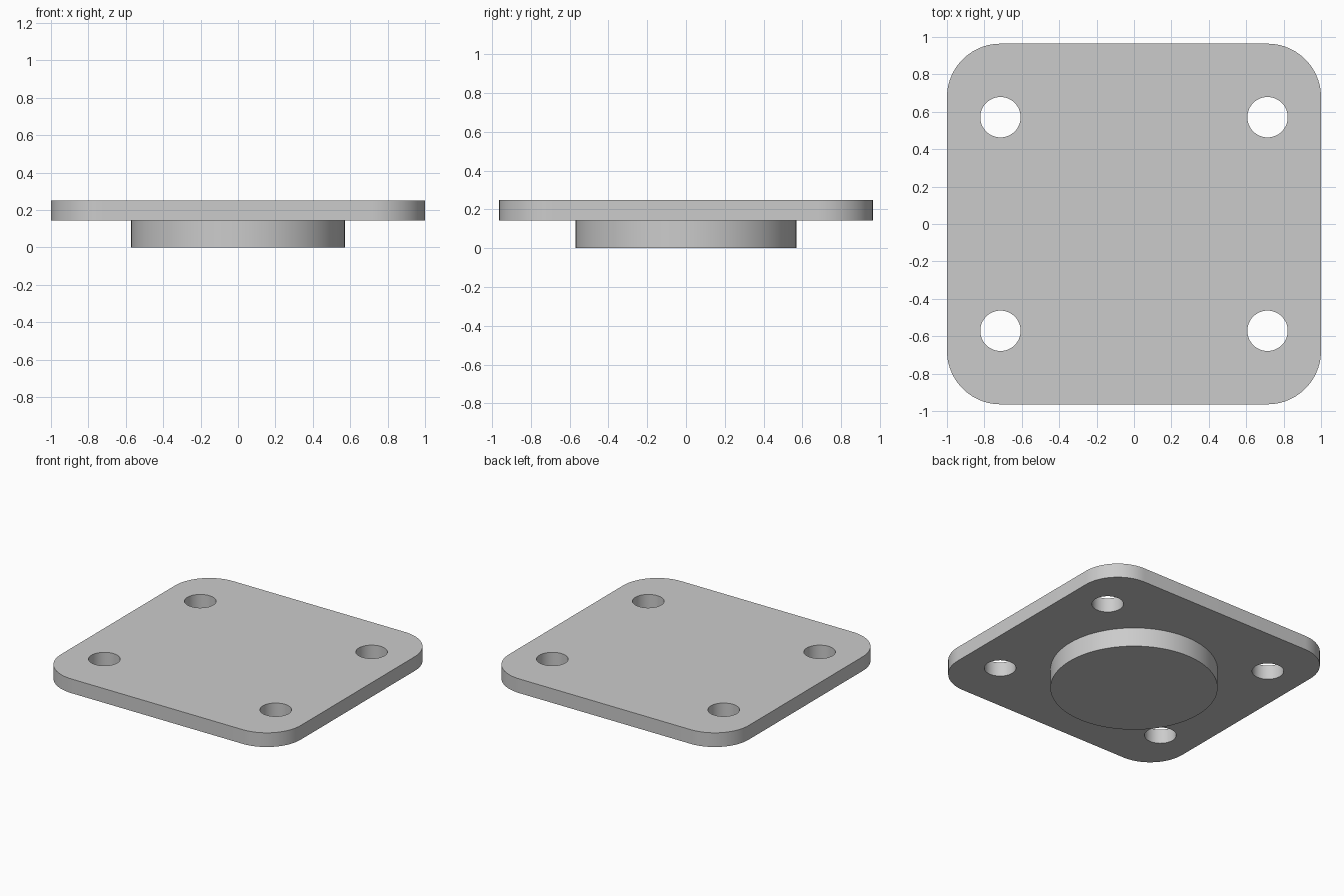
import bpy, bmesh
from math import sin, cos, pi, radians

if "Cube" in bpy.data.objects:
    bpy.data.objects.remove(bpy.data.objects["Cube"])

HALF_X, HALF_Y, CORNER = 1.0, 0.964, 0.286
PLATE_BOTTOM, PLATE_TOP = 0.143, 0.25
BOSS_R = 0.571
HOLE_R, HOLE_X, HOLE_Y = 0.108, 0.714, 0.571


def arc(cx, cy, r, start, sweep, steps):
    return [(cx + r * cos(start + sweep * i / steps),
             cy + r * sin(start + sweep * i / steps)) for i in range(steps + 1)]


def circle(cx, cy, r, steps):
    return arc(cx, cy, r, 0, 2 * pi, steps)[:-1]


def prism(name, outline, z0, z1):
    """Solid made by extruding a counter-clockwise outline from z0 to z1."""
    bm = bmesh.new()
    base = bm.faces.new([bm.verts.new((x, y, z0)) for x, y in outline])
    top = bmesh.ops.extrude_face_region(bm, geom=[base], use_keep_orig=True)["geom"]
    bmesh.ops.translate(bm, vec=(0, 0, z1 - z0),
                        verts=[v for v in top if isinstance(v, bmesh.types.BMVert)])
    bmesh.ops.recalc_face_normals(bm, faces=bm.faces)
    mesh = bpy.data.meshes.new(name)
    bm.to_mesh(mesh)
    bm.free()
    obj = bpy.data.objects.new(name, mesh)
    bpy.context.collection.objects.link(obj)
    return obj


def combine(target, other, operation):
    """Apply a boolean and discard the helper."""
    bpy.context.view_layer.objects.active = target
    mod = target.modifiers.new(operation.title(), "BOOLEAN")
    mod.operation, mod.object, mod.solver = operation, other, "EXACT"
    bpy.ops.object.modifier_apply(modifier=mod.name)
    bpy.data.objects.remove(other)


# Plate with rounded corners
outline = []
for i, (sx, sy) in enumerate([(1, 1), (-1, 1), (-1, -1), (1, -1)]):
    outline += arc(sx * (HALF_X - CORNER), sy * (HALF_Y - CORNER),
                   CORNER, i * pi / 2, pi / 2, 20)
plate = prism("flange_plate", outline, PLATE_BOTTOM, PLATE_TOP)

# Round boss underneath, fused into the plate
boss = prism("boss", circle(0, 0, BOSS_R, 96), 0, PLATE_BOTTOM + 0.05)
combine(plate, boss, "UNION")

# Four through holes
for sx in (-1, 1):
    for sy in (-1, 1):
        cutter = prism("hole_cutter", circle(sx * HOLE_X, sy * HOLE_Y, HOLE_R, 48),
                       PLATE_BOTTOM - 0.05, PLATE_TOP + 0.05)
        cutter.hide_render = True
        combine(plate, cutter, "DIFFERENCE")

# Smooth round walls, crisp edges
plate.select_set(True)
bpy.context.view_layer.objects.active = plate
bpy.ops.object.shade_smooth_by_angle(angle=radians(30))
